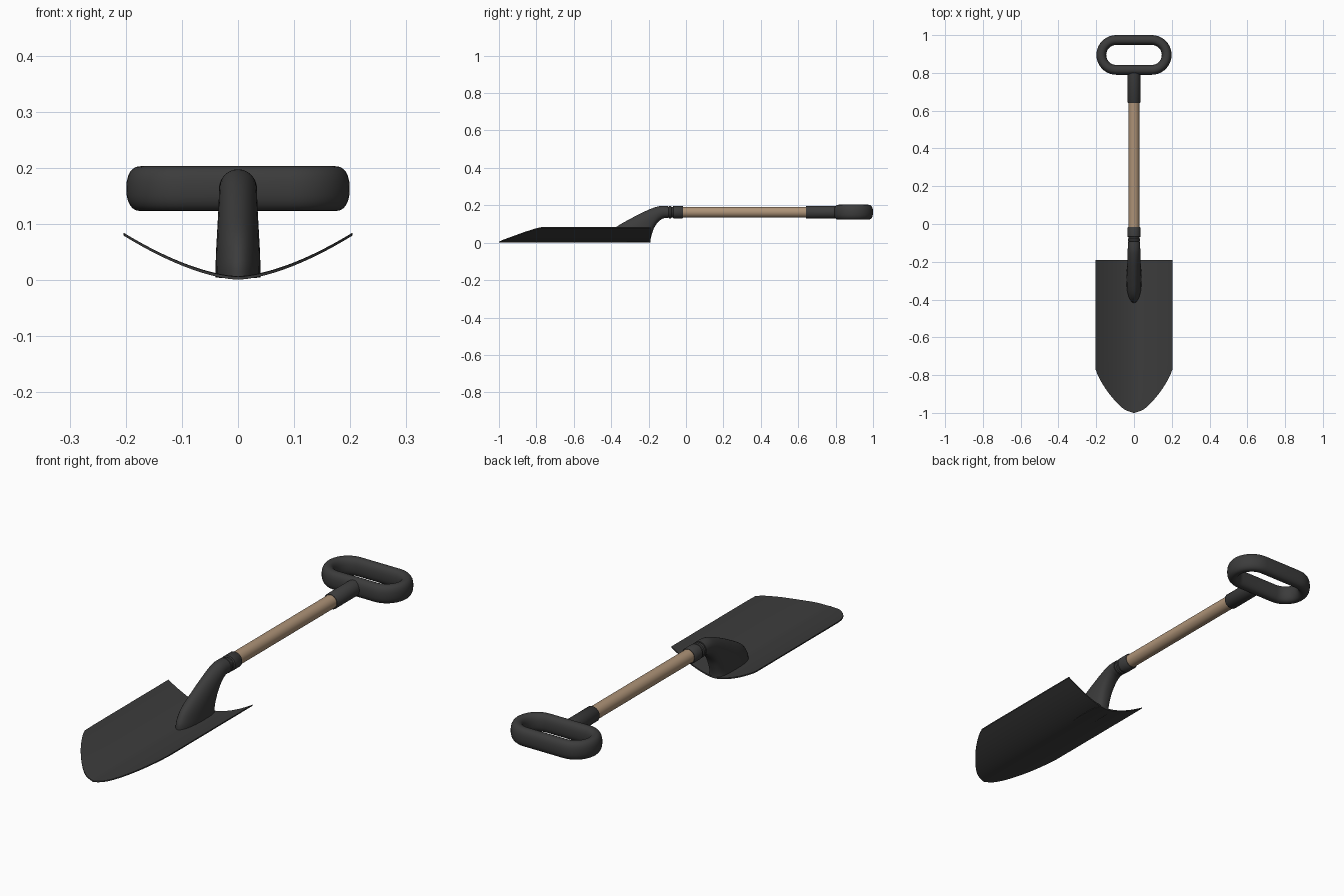
import bpy, bmesh, math
from mathutils import Vector

if "Cube" in bpy.data.objects:
    bpy.data.objects.remove(bpy.data.objects["Cube"])


def material(name, rgb):
    m = bpy.data.materials.new(name)
    m.diffuse_color = (*rgb, 1)
    m.use_nodes = True
    m.node_tree.nodes["Principled BSDF"].inputs["Base Color"].default_value = m.diffuse_color
    return m


BLACK = material("black steel", (0.045, 0.045, 0.045))
WOOD = material("light wood", (0.42, 0.29, 0.185))
AXIS_Z = 0.163


def finish(name, bm, mat, angle=40):
    bmesh.ops.recalc_face_normals(bm, faces=bm.faces)
    me = bpy.data.meshes.new(name)
    bm.to_mesh(me)
    bm.free()
    me.materials.append(mat)
    ob = bpy.data.objects.new(name, me)
    bpy.context.collection.objects.link(ob)
    bpy.ops.object.select_all(action='DESELECT')
    ob.select_set(True)
    bpy.context.view_layer.objects.active = ob
    bpy.ops.object.shade_smooth_by_angle(angle=math.radians(angle))
    return ob


def loft(name, rings, mat, closed=False, angle=40):
    bm = bmesh.new()
    vs = [[bm.verts.new(p) for p in r] for r in rings]
    n = len(vs[0])
    for i in range(len(vs) if closed else len(vs) - 1):
        a, b = vs[i], vs[(i + 1) % len(vs)]
        for j in range(n):
            k = (j + 1) % n
            bm.faces.new((a[j], a[k], b[k], b[j]))
    if not closed:
        bm.faces.new(vs[0])
        bm.faces.new(vs[-1])
    return finish(name, bm, mat, angle)


def turned(name, profile, mat, n=32):
    # round part along y from (y, radius) pairs
    return loft(name, [[(r * math.cos(t), y, AXIS_Z + r * math.sin(t))
                        for t in (2 * math.pi * j / n for j in range(n))]
                       for y, r in profile], mat)


def interp(pts, t):
    # smooth curve through evenly spaced tuples (Catmull-Rom)
    i = min(int(t), len(pts) - 2)
    f = t - i
    p = [pts[max(0, min(len(pts) - 1, i + d))] for d in (-1, 0, 1, 2)]
    return [0.5 * (2 * b + (c - a) * f + (2 * a - 5 * b + 4 * c - d) * f * f
                   + (3 * b - a - 3 * c + d) * f ** 3) for a, b, c, d in zip(*p)]


# blade: dished plate with a rounded point
tip = [(0.0, -1.0), (0.05, -0.982), (0.1, -0.936), (0.15, -0.873),
       (0.187, -0.81), (0.202, -0.772)]
outline = [interp(tip, 5 * i / 24) for i in range(25)]
outline[0][0] = 0.004
outline += [[0.204, y] for y in (-0.7, -0.55, -0.37, -0.19)]
outline[24][0] = 0.203
bm = bmesh.new()
N = 24
layers = []
for h in (0.001, 0.007):
    layers.append([[bm.verts.new((w * (2 * j / N - 1), y,
                                  abs(w * (2 * j / N - 1)) ** 1.6 + h * (1 - 0.15 * abs(2 * j / N - 1))))
                    for j in range(N + 1)] for w, y in outline])
lo, hi = layers
for g in layers:
    for a, b in zip(g, g[1:]):
        for j in range(N):
            bm.faces.new((a[j], a[j + 1], b[j + 1], b[j]))
rim = [[g[0][j] for j in range(N)] + [r[N] for r in g[:-1]]
       + [g[-1][j] for j in range(N, 0, -1)] + [r[0] for r in g[:0:-1]] for g in layers]
for j in range(len(rim[0])):
    k = (j + 1) % len(rim[0])
    bm.faces.new((rim[0][j], rim[0][k], rim[1][k], rim[1][j]))
finish("blade", bm, BLACK)

# neck: round collar flowing down into a long foot on the blade
# (top y, top z, back y, back z, half width)
sections = [(-0.095, 0.197, -0.095, 0.131, 0.033), (-0.13, 0.197, -0.12, 0.130, 0.033),
            (-0.16, 0.191, -0.148, 0.112, 0.034), (-0.21, 0.172, -0.170, 0.080, 0.035),
            (-0.29, 0.132, -0.182, 0.048, 0.037), (-0.375, 0.082, -0.188, 0.024, 0.039),
            (-0.412, 0.036, -0.190, 0.010, 0.040), (-0.418, 0.006, -0.190, 0.004, 0.040)]
rings = []
for i in range(36):
    ty, tz, by, bz, w = interp(sections, 7 * i / 35)
    top, back = Vector((0, ty, tz)), Vector((0, by, bz))
    mid, half = (top + back) / 2, (top - back) / 2
    ring = []
    for j in range(32):
        t = 2 * math.pi * j / 32
        ring.append(mid + half * math.sin(t) + Vector((w * math.cos(t), 0, 0)))
        # the back side is squarer towards the foot
        if math.sin(t) < 0:
            e = 1 - 0.45 * i / 35
            ring[-1] = mid - half * abs(math.sin(t)) ** e + Vector(
                (w * math.copysign(abs(math.cos(t)) ** e, math.cos(t)), 0, 0))
    rings.append(ring)
loft("neck", rings, BLACK, angle=50)

# grooved collar, wooden shaft and grip socket
turned("collar", [(-0.105, 0.032), (-0.10, 0.029), (-0.093, 0.029), (-0.09, 0.033), (-0.08, 0.033),
                  (-0.077, 0.029), (-0.07, 0.029), (-0.067, 0.034), (-0.02, 0.034),
                  (-0.016, 0.031)], BLACK)
turned("shaft", [(-0.03, 0.029), (0.66, 0.029)], WOOD)
turned("grip_socket", [(0.641, 0.031), (0.645, 0.034), (0.82, 0.034)], BLACK)

# grip: rounded loop with a tall oval section
path = []
R, L = 0.079, 0.094
for side, start in ((1, -math.pi / 2), (-1, math.pi / 2)):
    for i in range(21):
        t = start + math.pi * i / 20
        path.append((Vector((side * L + R * math.cos(t), 0.895 + R * math.sin(t), AXIS_Z)),
                     Vector((math.cos(t), math.sin(t), 0))))


def spow(v, e):
    return math.copysign(abs(v) ** e, v)


rings = [[c + n * 0.026 * spow(math.cos(t), 0.85) + Vector((0, 0, 0.04 * spow(math.sin(t), 0.85)))
          for t in (2 * math.pi * j / 24 for j in range(24))] for c, n in path]
loft("grip", rings, BLACK, closed=True, angle=60)
